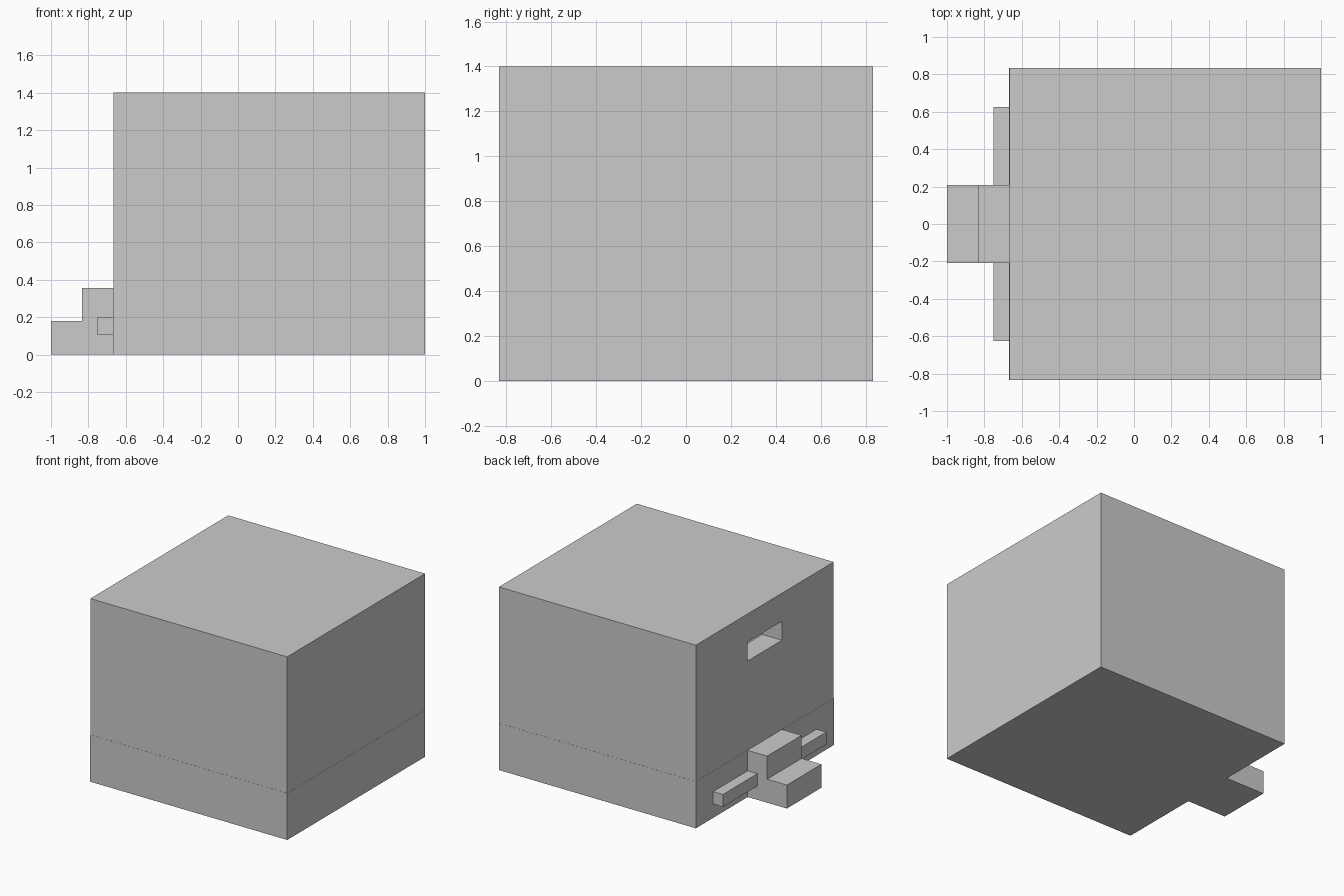
import bpy, bmesh
from mathutils import Vector

if "Cube" in bpy.data.objects:
    bpy.data.objects.remove(bpy.data.objects["Cube"])


def box(name, x, y, z, material=None):
    """Axis-aligned box from (min, max) ranges."""
    bm = bmesh.new()
    bmesh.ops.create_cube(bm, size=1)
    lo, hi = Vector((x[0], y[0], z[0])), Vector((x[1], y[1], z[1]))
    for v in bm.verts:
        v.co = Vector((lo[i] + (v.co[i] + 0.5) * (hi[i] - lo[i]) for i in range(3)))
    mesh = bpy.data.meshes.new(name)
    bm.to_mesh(mesh)
    bm.free()
    obj = bpy.data.objects.new(name, mesh)
    bpy.context.collection.objects.link(obj)
    if material:
        mesh.materials.append(material)
    return obj


def cut(target, cutter):
    mod = target.modifiers.new("cut", 'BOOLEAN')
    mod.operation = 'DIFFERENCE'
    mod.solver = 'EXACT'
    mod.object = cutter
    cutter.hide_render = True
    cutter.hide_viewport = True


U = 1 / 12            # layout module
LEFT = -8 * U         # wall that carries the slot and steps
HALF = 10 * U         # half depth of the block
SLOT = 2.5 * U        # half width of slot and steps

dark = bpy.data.materials.new("dark_grey")
dark.diffuse_color = (0.70, 0.69, 0.68, 1)
dark.use_nodes = True
dark.node_tree.nodes["Principled BSDF"].inputs["Base Color"].default_value = dark.diffuse_color

# Hollow upper body with a viewing slot in its left wall
body = box("body", (LEFT, 1), (-HALF, HALF), (0, 1.4))
cut(body, box("room_cutter", (LEFT + 2 * U, 1 - 2 * U),
              (-HALF + 2 * U, HALF - 2 * U), (0.34, 1.4 - 2 * U)))
cut(body, box("slot_cutter", (LEFT - 0.1, LEFT + 2.5 * U), (-SLOT, SLOT), (1.04, 1.185)))

# Darker plinth wrapped around the foot of the body
e = 0.001
box("plinth", (LEFT - e, 1 + e), (-HALF - e, HALF + e), (-e, 0.357), dark)

# Two steps below the slot, as one stepped profile
profile = [(-1, 0), (LEFT, 0), (LEFT, 0.357), (-10 * U, 0.357), (-10 * U, 0.18), (-1, 0.18)]
bm = bmesh.new()
face = bm.faces.new([bm.verts.new((x, -SLOT, z)) for x, z in profile])
ext = bmesh.ops.extrude_face_region(bm, geom=[face])
bmesh.ops.translate(bm, vec=(0, 2 * SLOT, 0),
                    verts=[g for g in ext["geom"] if isinstance(g, bmesh.types.BMVert)])
bmesh.ops.recalc_face_normals(bm, faces=bm.faces)
mesh = bpy.data.meshes.new("steps")
bm.to_mesh(mesh)
bm.free()
mesh.materials.append(dark)
bpy.context.collection.objects.link(bpy.data.objects.new("steps", mesh))

# Ledge rail on each side of the steps
for side, y in (("front", (-7.5 * U, -SLOT)), ("back", (SLOT, 7.5 * U))):
    box(side + "_rail", (-9 * U, LEFT), y, (0.105, 0.20))
